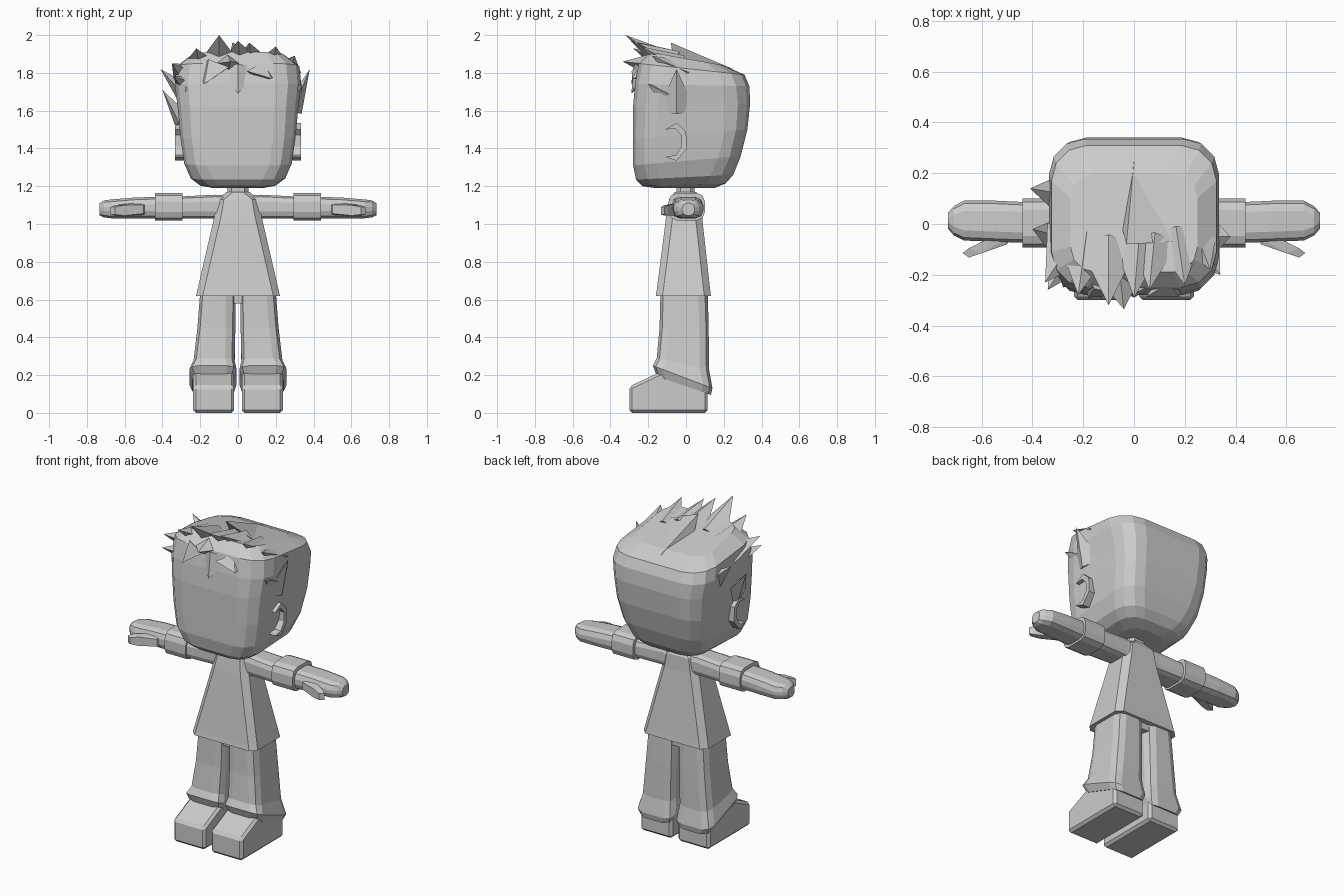
import bpy, bmesh, math
from mathutils import Vector

cube = bpy.data.objects.get("Cube")
if cube:
    bpy.data.objects.remove(cube, do_unlink=True)

grey = bpy.data.materials.new("plain grey")
grey.use_nodes = True
grey.diffuse_color = (0.6, 0.6, 0.6, 1)
grey.node_tree.nodes["Principled BSDF"].inputs["Base Color"].default_value = (0.6, 0.6, 0.6, 1)


def finish(name, bm):
    bmesh.ops.recalc_face_normals(bm, faces=bm.faces)
    mesh = bpy.data.meshes.new(name)
    bm.to_mesh(mesh)
    bm.free()
    mesh.materials.append(grey)
    obj = bpy.data.objects.new(name, mesh)
    bpy.context.collection.objects.link(obj)
    return obj


def ring(u0, u1, v0, v1, w0, w1, r, steps):
    """Rounded rectangle in u, v; height runs from w0 at v0 to w1 at v1."""
    pts = []
    corners = [(u1 - r, v1 - r), (u0 + r, v1 - r), (u0 + r, v0 + r), (u1 - r, v0 + r)]
    for i, (cu, cv) in enumerate(corners):
        for k in range(steps + 1):
            a = (i + k / steps) * math.pi / 2
            v = cv + r * math.sin(a)
            t = (v - v0) / (v1 - v0)
            pts.append((cu + r * math.cos(a), v, w0 + (w1 - w0) * t))
    return pts


def loft(name, rings, steps=1, place=lambda u, v, w: (u, v, w)):
    bm = bmesh.new()
    loops = [[bm.verts.new(place(*p)) for p in ring(*r, steps)] for r in rings]
    n = len(loops[0])
    for a, b in zip(loops, loops[1:]):
        for i in range(n):
            j = (i + 1) % n
            bm.faces.new((a[i], a[j], b[j], b[i]))
    bm.faces.new(loops[0])
    bm.faces.new(loops[-1])
    return finish(name, bm)


def hull(name, points):
    bm = bmesh.new()
    for p in points:
        bm.verts.new(p)
    bmesh.ops.convex_hull(bm, input=bm.verts)
    return finish(name, bm)


def spike(name, base, tip, wide, thick):
    base, tip = Vector(base), Vector(tip)
    d = (tip - base).normalized()
    side = d.cross(Vector((0, 0, 1))).normalized()
    up = side.cross(d)
    return hull(name, [tip, base + side * wide, base - side * wide,
                       base + up * thick, base - up * thick])


def prism(name, outline, x0, x1):
    bm = bmesh.new()
    a, b = ([bm.verts.new((x, y, z)) for y, z in outline] for x in (x0, x1))
    for i in range(len(a)):
        j = (i + 1) % len(a)
        bm.faces.new((a[i], a[j], b[j], b[i]))
    bm.faces.new(a)
    bm.faces.new(b)
    return finish(name, bm)


# Head: rounded block with a top that rises towards the front
head = [(.13, -.16, .15, 1.19, 1.19, .08), (.2, -.23, .21, 1.2, 1.215, .1),
        (.25, -.265, .25, 1.235, 1.26, .12), (.285, -.28, .29, 1.31, 1.36, .12),
        (.305, -.28, .325, 1.45, 1.5, .12), (.32, -.28, .34, 1.62, 1.64, .13),
        (.335, -.27, .335, 1.74, 1.73, .14), (.325, -.25, .31, 1.85, 1.79, .14),
        (.25, -.19, .2, 1.91, 1.84, .1)]
loft("head", [(-h, h, *rest) for h, *rest in head], 3)
loft("neck", [(-.055, .055, -.05, .045, z, z, .02) for z in (1.13, 1.22)])

# Hair: forward tufts, fringe, side flares
tufts = [((-.1, -.08, 1.84), (-.1, -.32, 2.0), .12, .07),
         ((-.19, -.06, 1.82), (-.22, -.28, 1.93), .12, .07),
         ((-.24, -.06, 1.77), (-.35, -.23, 1.85), .12, .08),
         ((-.24, -.1, 1.72), (-.34, -.26, 1.78), .1, .07),
         ((.02, -.06, 1.85), (.0, -.29, 1.97), .11, .07),
         ((.08, -.06, 1.86), (.06, -.26, 1.96), .1, .06),
         ((.17, -.04, 1.83), (.2, -.24, 1.94), .11, .07),
         ((.24, -.02, 1.8), (.3, -.18, 1.89), .1, .07),
         ((-.06, -.16, 1.84), (-.04, -.335, 1.86), .12, .07)]
fringe = [((.0, -.22, 1.82), (.0, -.29, 1.69), .12, .06),
          ((-.13, -.22, 1.83), (-.18, -.29, 1.74), .1, .06),
          ((.12, -.22, 1.81), (.18, -.285, 1.77), .1, .05),
          ((-.24, -.18, 1.8), (-.28, -.25, 1.7), .08, .05),
          ((.25, -.17, 1.8), (.26, -.23, 1.72), .07, .05)]
flares = [((.29, -.05, 1.6), (.38, -.05, 1.82), .1, .05),
          ((.28, -.12, 1.68), (.34, -.2, 1.74), .07, .05),
          ((-.29, -.05, 1.54), (-.4, -.02, 1.71), .09, .05),
          ((-.29, .12, 1.7), (-.41, .14, 1.82), .08, .05)]
for group, items in (("hair_tuft", tufts), ("hair_fringe", fringe), ("hair_flare", flares)):
    for i, item in enumerate(items):
        spike(f"{group}_{i + 1}", *item)
hull("hair_crown_spike", [(-.03, -.08, 1.96), (0, .25, 1.82), (.15, -.07, 1.89), (-.05, 0, 1.85)])

# Shirt
shirt = [(.222, -.16, .132, .62), (.215, -.155, .128, .65),
         (.125, -.105, .085, 1.04), (.11, -.09, .08, 1.13), (.06, -.06, .055, 1.17)]
loft("shirt", [(-h, h, a, b, z, z, .035) for h, a, b, z in shirt])
loft("trouser_seat", [(-.1, .1, -.11, .1, z, z, .02) for z in (.58, .66)])

for s, side in ((1, "left"), (-1, "right")):
    flip = lambda u, v, w, s=s: (s * u, v, w)
    along = lambda u, v, w, s=s: (s * w, u, v)

    # Arm pieces run outwards: y span, z span, x position, corner
    sleeve = [(-.075, .075, 1.02, 1.15, .05), (-.075, .075, 1.03, 1.155, .12),
              (-.085, .08, 1.03, 1.145, .32)]
    loft(side + "_sleeve", [(a, b, c, d, x, x, .035) for a, b, c, d, x in sleeve], 2, along)
    loft(side + "_cuff", [(-.092, .1, 1.018, 1.165, x, x, .045) for x in (.295, .44)], 2, along)
    hand = [(-.075, .085, 1.03, 1.145, .4, .04), (-.07, .092, 1.03, 1.14, .55, .04),
            (-.065, .092, 1.03, 1.13, .67, .04), (-.045, .07, 1.035, 1.125, .71, .035),
            (-.02, .045, 1.045, 1.11, .732, .025)]
    loft(side + "_hand", [(a, b, c, d, x, x, r) for a, b, c, d, x, r in hand], 2, along)
    hull(side + "_thumb", [(s * x, y, z) for x, y, zs in
         ((.48, -.045, (1.05, 1.11)), (.5, -.08, (1.055, 1.1)), (.6, -.115, (1.045, 1.1)),
          (.65, -.132, (1.05, 1.09)), (.675, -.115, (1.05, 1.09)), (.65, -.095, (1.045, 1.1)),
          (.56, -.05, (1.045, 1.11))) for z in zs])

    # Trouser leg with a flared, tilted hem
    leg = [(.012, .2, -.135, .115, .64, .64), (.014, .215, -.14, .12, .45, .45),
           (.018, .235, -.155, .122, .29, .23), (.008, .258, -.175, .14, .25, .13),
           (.02, .24, -.155, .132, .195, .095)]
    loft(side + "_trouser_leg", [(*r, .05) for r in leg], 2, flip)

    # Shoe
    shoe = prism(side + "_shoe", [(-.3, 0), (-.3, .14), (-.14, .215), (.05, .2), (.115, .13), (.115, 0)],
                 s * .02, s * .237)
    bevel = shoe.modifiers.new("soft_edges", "BEVEL")
    bevel.width = .015
    bevel.segments = 1

    # Ear: raised C-shaped rim
    ear = [(-.11, 1.5), (-.05, 1.535), (.0, 1.49), (.005, 1.4), (-.05, 1.335), (-.11, 1.355),
           (-.055, 1.365), (-.025, 1.41), (-.025, 1.47), (-.055, 1.505)]
    prism(side + "_ear", ear, s * .28, s * .333)
